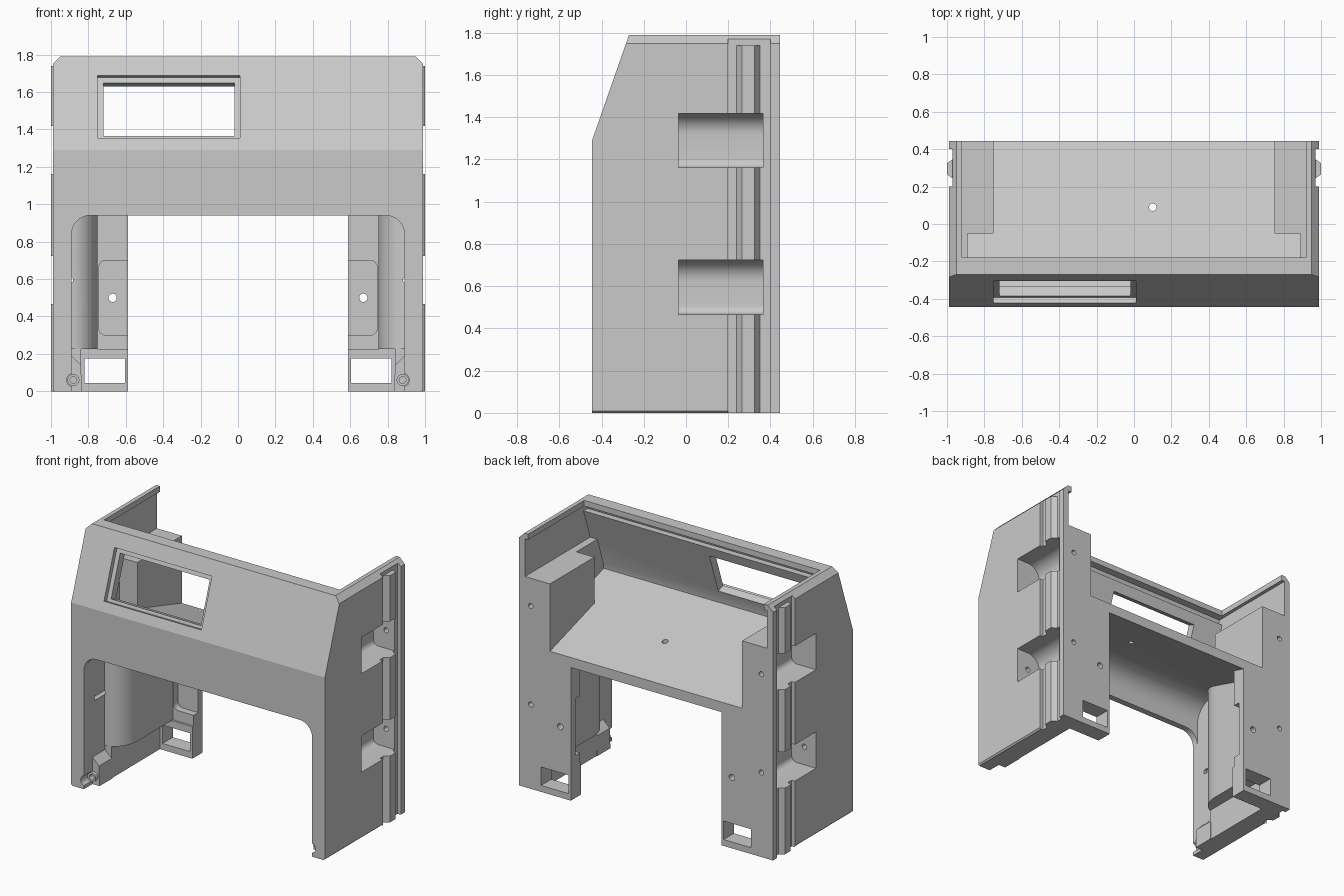
import bpy, bmesh, math
from mathutils import Vector, Matrix

old = bpy.data.objects.get("Cube")
if old:
    bpy.data.objects.remove(old, do_unlink=True)

grey = bpy.data.materials.new("plain_grey")
grey.use_nodes = True
grey.diffuse_color = (0.59, 0.59, 0.59, 1)
grey.node_tree.nodes["Principled BSDF"].inputs["Base Color"].default_value = (0.59, 0.59, 0.59, 1)


def prism(name, axis, pts, a, b):
    """Extrude a flat profile along one axis from a to b."""
    place = {"x": lambda p, t: (t, p[0], p[1]),
             "y": lambda p, t: (p[0], t, p[1]),
             "z": lambda p, t: (p[0], p[1], t)}[axis]
    bm = bmesh.new()
    face = bm.faces.new([bm.verts.new(place(p, a)) for p in pts])
    ext = bmesh.ops.extrude_face_region(bm, geom=[face])
    moved = [v for v in ext["geom"] if isinstance(v, bmesh.types.BMVert)]
    bmesh.ops.translate(bm, verts=moved, vec=Vector(place((0, 0), b - a)))
    bmesh.ops.recalc_face_normals(bm, faces=bm.faces)
    me = bpy.data.meshes.new(name)
    bm.to_mesh(me)
    bm.free()
    me.materials.append(grey)
    ob = bpy.data.objects.new(name, me)
    bpy.context.scene.collection.objects.link(ob)
    return ob


def rect(u0, u1, v0, v1):
    return [(u0, v0), (u1, v0), (u1, v1), (u0, v1)]


def arc(cu, cv, r, a0, a1, n=10, stretch=1):
    angles = [math.radians(a0 + (a1 - a0) * i / n) for i in range(n + 1)]
    return [(cu + r * math.cos(a), cv + stretch * r * math.sin(a)) for a in angles]


def circle(u, v, r):
    return arc(u, v, r, 0, 345, 23)


def flip(pts, s):
    return [(s * u, v) for u, v in pts]


def combine(ob, others, operation):
    """Apply a boolean with each of the other solids."""
    for other in others:
        other.hide_render = True
        m = ob.modifiers.new("combine", "BOOLEAN")
        m.operation, m.solver, m.object = operation, "EXACT", other
    dg = bpy.context.evaluated_depsgraph_get()
    me = bpy.data.meshes.new_from_object(ob.evaluated_get(dg))
    ob.modifiers.clear()
    ob.data = me


# Solid outer shape, then lists of hollows, added solids and final cuts
body = prism("moulded_housing", "x", [(-.445, 0), (-.445, 1.29), (-.27, 1.79), (.445, 1.79), (.445, 0)], -.99, .99)
finished = [body]
hollows, solids, cuts = [], [], []


def hollow(axis, pts, a, b):
    hollows.append(prism("hollow", axis, pts, a, b))


def solid(name, axis, pts, a, b):
    solids.append(prism(name, axis, pts, a, b))


def cutter(axis, pts, a, b):
    ob = prism("cutter", axis, pts, a, b)
    cuts.append(ob)
    return ob


# Upper tray: sloping floor, thick front panel, groove, side ledge and lip
hollow("x", [(-.355, 1.252), (-.35, 1.29), (-.207, 1.70), (-.252, 1.70), (-.234, 1.75), (.6, 1.75), (.6, .963)],
       -.89, .89)
hollow("x", [(-.282, 1.485), (-.207, 1.70), (-.252, 1.70), (-.234, 1.75), (.6, 1.75), (.6, 1.485)], -.945, .945)
hollow("x", rect(-.18, .6, 1.74, 1.9), -.92, .92)

# Lower cavity with rounded ceiling, and front archway
hollow("x", [(-.40, -.1), (-.40, .95)] + arc(-.25, .99, .15, 175, 75, 10) + [(.6, .893), (.6, -.1)], -.89, .89)
hollow("y", [(-.89, -.1)] + arc(-.79, .84, .1, 180, 90) + arc(.79, .84, .1, 90, 0) + [(.89, -.1)], -.6, -.39)

# Display window: shallow frame recess and through hole, square to the slanted front
tilt = math.atan2(.175, .5)
for pts, depth in ((rect(-.75, .01, -.177, .177), .033), (rect(-.72, -.02, -.156, .146), .2)):
    window = cutter("y", pts, -.1, depth)
    window.data.transform(Matrix.Translation((0, -.365, 1.522)) @ Matrix.Rotation(-tilt, 4, "X"))

# Drain hole in the floor
cutter("z", circle(.1, .09, .02), .9, 1.3)

for s, side in ((1, "left"), (-1, "right")):
    # Top chamfer, softened bottom edge, rail groove and boss notch
    hollow("y", flip([(.94, 1.80), (1.0, 1.74), (1.0, 1.80)], s), -.6, .6)
    hollow("y", flip([(.97, -.01), (1.0, -.01), (1.0, .02)], s), -.6, .2)
    hollow("z", flip(rect(.965, 1.1, .2, .4), s), -.1, 1.77)
    hollow("y", flip(circle(.88, .06, .036), s), -.6, -.36)

    # Pocket casing: rounded below the floor, square above it
    rounded = [(.95, -.22)] + arc(.89, -.05, .14, 270, 180, 12, 1.21)
    solid("lower_casing", "z", flip(rounded + [(.75, .445), (.95, .445)], s), .225, 1.01)
    solid("casing_collar", "z", flip(rounded + [(.95, -.05)], s), .9, 1.14)
    solid("casing_top", "x", [(-.05, 1.0), (-.05, 1.485), (.445, 1.485), (.445, .97)], s * .75, s * .955)

    # Column: thick side wall, back plate, foot block and front gusset
    solid("skirt", "z", flip(rect(.84, .955, -.21, .445), s), 0, .235)
    solid("back_plate", "y", flip(rect(.587, .76, .1, .975), s), .345, .445)
    solid("foot", "y", flip(rect(.587, .85, 0, .225), s), .33, .445)
    solid("gusset", "y", flip([(.9, 0), (.835, 0), (.84, .14), (.89, .19), (.9, .19)], s), -.35, -.2)

    # Grip pockets and their screw holes; the lower hole runs on to the front
    grips = []
    for z, start in ((.595, -.33), (1.29, .3)):
        lo, hi = z - .128, z + .128
        pts = [(1.1, lo)] + arc(.84, lo + .04, .04, 270, 180, 8) + arc(.9, hi - .1, .1, 180, 90) + [(1.1, hi)]
        grips.append(cutter("y", flip(pts, s), -.035, .365))
        cutter("y", flip(circle(.9, z, .018), s), start, .6)

    # Outer rail, broken at the pockets
    rail = prism(side + "_rail", "z", flip([(.96, .24), (.965, .24), (1.0, .265), (1.0, .325),
                                            (.965, .35), (.96, .35)], s), 0, 1.74)
    combine(rail, grips, "DIFFERENCE")

    # Back plate recess with screw hole, and the slot through the foot
    cutter("y", flip([(.5, .3)] + arc(.705, .34, .04, 270, 360, 8)
                     + arc(.705, .66, .04, 0, 90, 8) + [(.5, .7)], s), .2, .395)
    cutter("y", flip(circle(.67, .5, .022), s), .2, .6)
    cutter("y", flip(rect(.605, .82, .045, .175), s), -.2, .6)

    # Screw boss at the foot of the archway
    boss = prism(side + "_boss", "y", flip(circle(.88, .06, .032), s), -.375, -.34)
    bore = cutter("y", flip(circle(.88, .06, .018), s), -.6, -.32)
    combine(boss, [bore], "DIFFERENCE")
    finished += [rail, boss]

combine(body, hollows, "DIFFERENCE")
combine(body, solids, "UNION")
combine(body, cuts, "DIFFERENCE")
for ob in hollows + solids + cuts:
    bpy.data.objects.remove(ob, do_unlink=True)

# Smooth the curves, keep the edges crisp
bpy.ops.object.select_all(action="DESELECT")
for ob in finished:
    ob.select_set(True)
bpy.context.view_layer.objects.active = body
bpy.ops.object.shade_smooth_by_angle(angle=math.radians(17))
